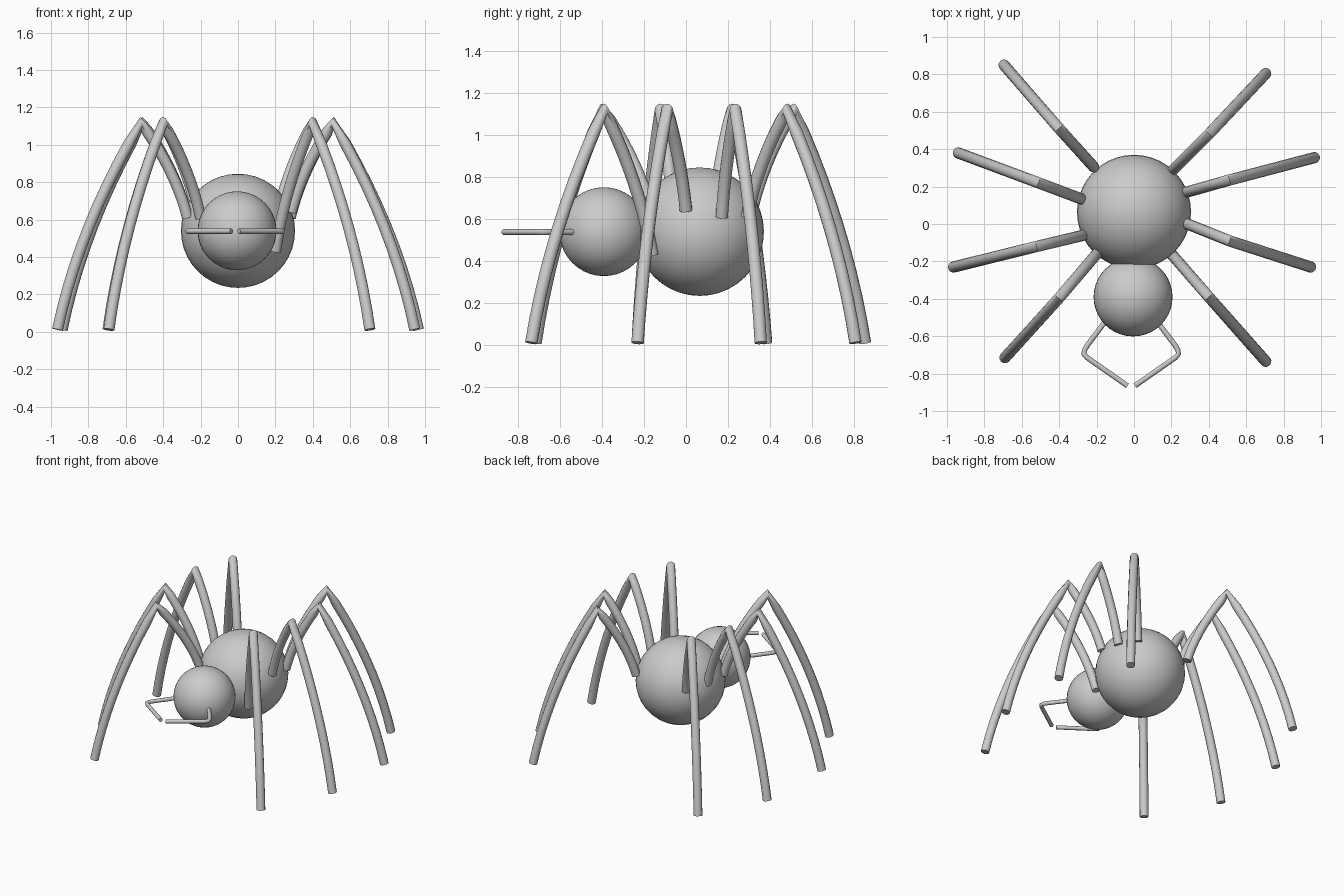
import bpy
import math
from mathutils import Vector

if "Cube" in bpy.data.objects:
    bpy.data.objects.remove(bpy.data.objects["Cube"])

grey = bpy.data.materials.new("plain_grey")
grey.diffuse_color = (0.6, 0.6, 0.6, 1)
grey.use_nodes = True
grey.node_tree.nodes["Principled BSDF"].inputs["Base Color"].default_value = grey.diffuse_color


def finish(obj, name):
    obj.name = name
    obj.data.materials.clear()
    obj.data.materials.append(grey)
    bpy.ops.object.shade_smooth_by_angle(angle=math.radians(35))


def ball(name, centre, radius):
    bpy.ops.mesh.primitive_uv_sphere_add(segments=40, ring_count=20,
                                         radius=radius, location=centre)
    finish(bpy.context.object, name)


def tube(name, points, radius):
    """Round capped rod swept along a path."""
    curve = bpy.data.curves.new(name, 'CURVE')
    curve.dimensions = '3D'
    curve.bevel_depth = radius
    curve.bevel_resolution = 4
    curve.use_fill_caps = True
    spline = curve.splines.new('POLY')
    spline.points.add(len(points) - 1)
    for p, co in zip(spline.points, points):
        p.co = (*co, 1)
    obj = bpy.data.objects.new(name, curve)
    bpy.context.collection.objects.link(obj)
    bpy.ops.object.select_all(action='DESELECT')
    obj.select_set(True)
    bpy.context.view_layer.objects.active = obj
    bpy.ops.object.convert(target='MESH')
    finish(bpy.context.object, name)


def arc(start, end, steps=10, bow=1.48):
    """Points from the knee downwards, getting steeper on the way."""
    start, end = Vector(start), Vector(end)
    pts = []
    for i in range(steps + 1):
        t = i / steps
        h = bow * t + (1 - bow) * t * t
        p = start.lerp(end, h)
        p.z = start.z + (end.z - start.z) * t
        pts.append(p)
    return pts


# Body and head
ball("abdomen", (0, 0.065, 0.54), 0.305)
ball("head", (-0.005, -0.39, 0.54), 0.211)

# Legs: hip (x, y, z), knee (x, y), foot (x, y)
legs = {
    "right_leg_1": ((0.20, -0.16, 0.43), (0.40, -0.39), (0.705, -0.735)),
    "right_leg_2": ((0.285, 0.00, 0.64), (0.51, -0.09), (0.945, -0.23)),
    "right_leg_3": ((0.28, 0.17, 0.61), (0.51, 0.235), (0.965, 0.355)),
    "right_leg_4": ((0.21, 0.29, 0.61), (0.40, 0.48), (0.705, 0.805)),
    "left_leg_1": ((-0.20, -0.16, 0.61), (-0.40, -0.395), (-0.69, -0.715)),
    "left_leg_2": ((-0.27, -0.06, 0.61), (-0.52, -0.12), (-0.965, -0.23)),
    "left_leg_3": ((-0.27, 0.13, 0.61), (-0.51, 0.22), (-0.94, 0.38)),
    "left_leg_4": ((-0.215, 0.305, 0.61), (-0.40, 0.51), (-0.695, 0.85)),
}
for name, (hip, knee, foot) in legs.items():
    top = (*knee, 1.118)
    inner = arc(top, hip)
    outer = arc(top, (*foot, 0.012))
    tube(name, inner[::-1] + outer[1:], 0.03)

# Pincers: bent rods in front of the head
for name, side in (("right_pincer", 1), ("left_pincer", -1)):
    path = [(0.145, -0.53), (0.232, -0.645), (0.25, -0.675), (0.253, -0.695),
            (0.235, -0.715), (0.02, -0.865)]
    tube(name, [(side * x - 0.015, y, 0.538) for x, y in path], 0.014)
